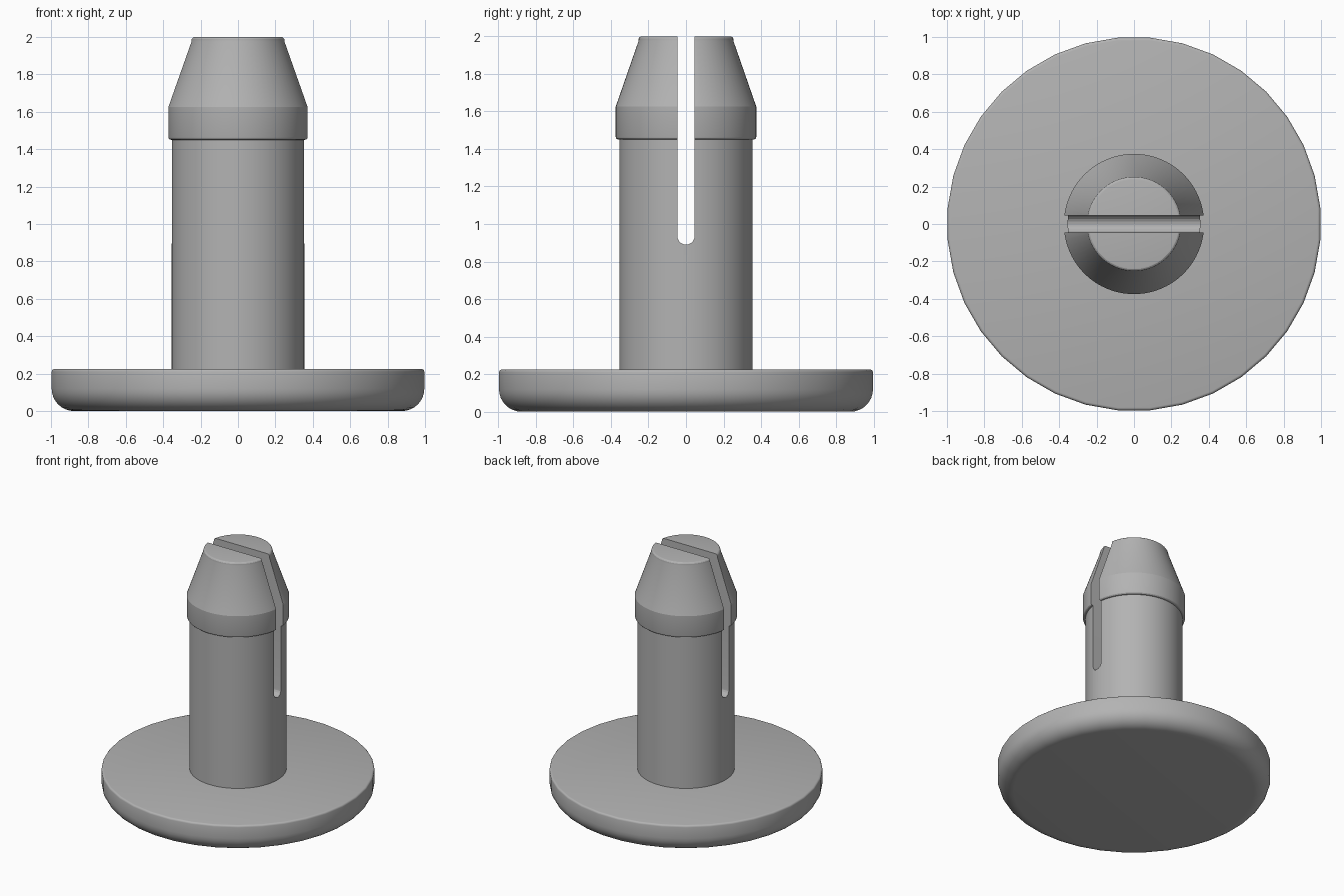
import bpy, bmesh
from math import sin, cos, pi, radians

if "Cube" in bpy.data.objects:
    bpy.data.objects.remove(bpy.data.objects["Cube"])

grey = bpy.data.materials.new("plain grey")
grey.use_nodes = True
colour = (0.45, 0.45, 0.45, 1)
grey.diffuse_color = colour
grey.node_tree.nodes["Principled BSDF"].inputs["Base Color"].default_value = colour


def make_object(name, bm):
    bmesh.ops.recalc_face_normals(bm, faces=bm.faces)
    mesh = bpy.data.meshes.new(name)
    bm.to_mesh(mesh)
    bm.free()
    mesh.materials.append(grey)
    obj = bpy.data.objects.new(name, mesh)
    bpy.context.collection.objects.link(obj)
    return obj


def lathe(name, profile, sides):
    """Closed solid of revolution from (radius, height) points, flat caps."""
    bm = bmesh.new()
    rings = []
    for r, z in profile:
        angles = [2 * pi * (i + 0.5) / sides for i in range(sides)]
        rings.append([bm.verts.new((r * cos(a), r * sin(a), z)) for a in angles])
    for low, high in zip(rings, rings[1:]):
        for i in range(sides):
            j = (i + 1) % sides
            bm.faces.new((low[i], low[j], high[j], high[i]))
    bm.faces.new(rings[0][::-1])
    bm.faces.new(rings[-1])
    return make_object(name, bm)


def arc(cx, cz, r, start, end, steps):
    angles = [radians(start + (end - start) * i / steps) for i in range(steps + 1)]
    return [(cx + r * cos(a), cz + r * sin(a)) for a in angles]


def smooth(obj, angle):
    bpy.ops.object.select_all(action="DESELECT")
    obj.select_set(True)
    bpy.context.view_layer.objects.active = obj
    bpy.ops.object.shade_smooth_by_angle(angle=radians(angle))


# Round base with a large lower fillet and a small upper one
base = lathe("base_disc",
             arc(0.88, 0.12, 0.12, -90, 0, 8) + arc(0.985, 0.21, 0.015, 0, 90, 3), 36)
smooth(base, 35)

# Shaft, collar and tapered tip
peg = lathe("slotted_peg",
            [(0.355, 0.2), (0.355, 1.45)] + arc(0.36, 1.465, 0.015, -90, 0, 3)
            + [(0.375, 1.625), (0.253, 1.975)] + arc(0.235, 1.982, 0.018, 20, 90, 3), 72)

# Round-bottomed slot running across the peg
half = 0.046
bm = bmesh.new()
outline = arc(0, 0.89 + half, half, 180, 360, 10) + [(half, 2.2), (-half, 2.2)]
ends = [[bm.verts.new((x, y, z)) for y, z in outline] for x in (-0.6, 0.6)]
for i in range(len(outline)):
    j = (i + 1) % len(outline)
    bm.faces.new((ends[0][i], ends[0][j], ends[1][j], ends[1][i]))
bm.faces.new(ends[0])
bm.faces.new(ends[1][::-1])
cutter = make_object("slot_cutter", bm)
cutter.hide_render = True

cut = peg.modifiers.new("slot", "BOOLEAN")
cut.operation = "DIFFERENCE"
cut.solver = "EXACT"
cut.object = cutter
bpy.context.view_layer.objects.active = peg
bpy.ops.object.modifier_apply(modifier=cut.name)
bpy.data.objects.remove(cutter)

# Ease the outer slot edges of the tapered tip
bm = bmesh.new()
bm.from_mesh(peg.data)
bmesh.ops.remove_doubles(bm, verts=bm.verts, dist=0.0005)
edges = [e for e in bm.edges
         if all(abs(abs(v.co.y) - half) < 0.001 and v.co.z > 1.6 and abs(v.co.x) > 0.21
                for v in e.verts)
         and e.verts[0].co.x * e.verts[1].co.x > 0
         and abs(e.verts[0].co.z - e.verts[1].co.z) > 0.1]
bmesh.ops.bevel(bm, geom=edges, offset=0.025, segments=3, profile=0.5,
                affect="EDGES", clamp_overlap=True)
bm.to_mesh(peg.data)
bm.free()
smooth(peg, 16)
